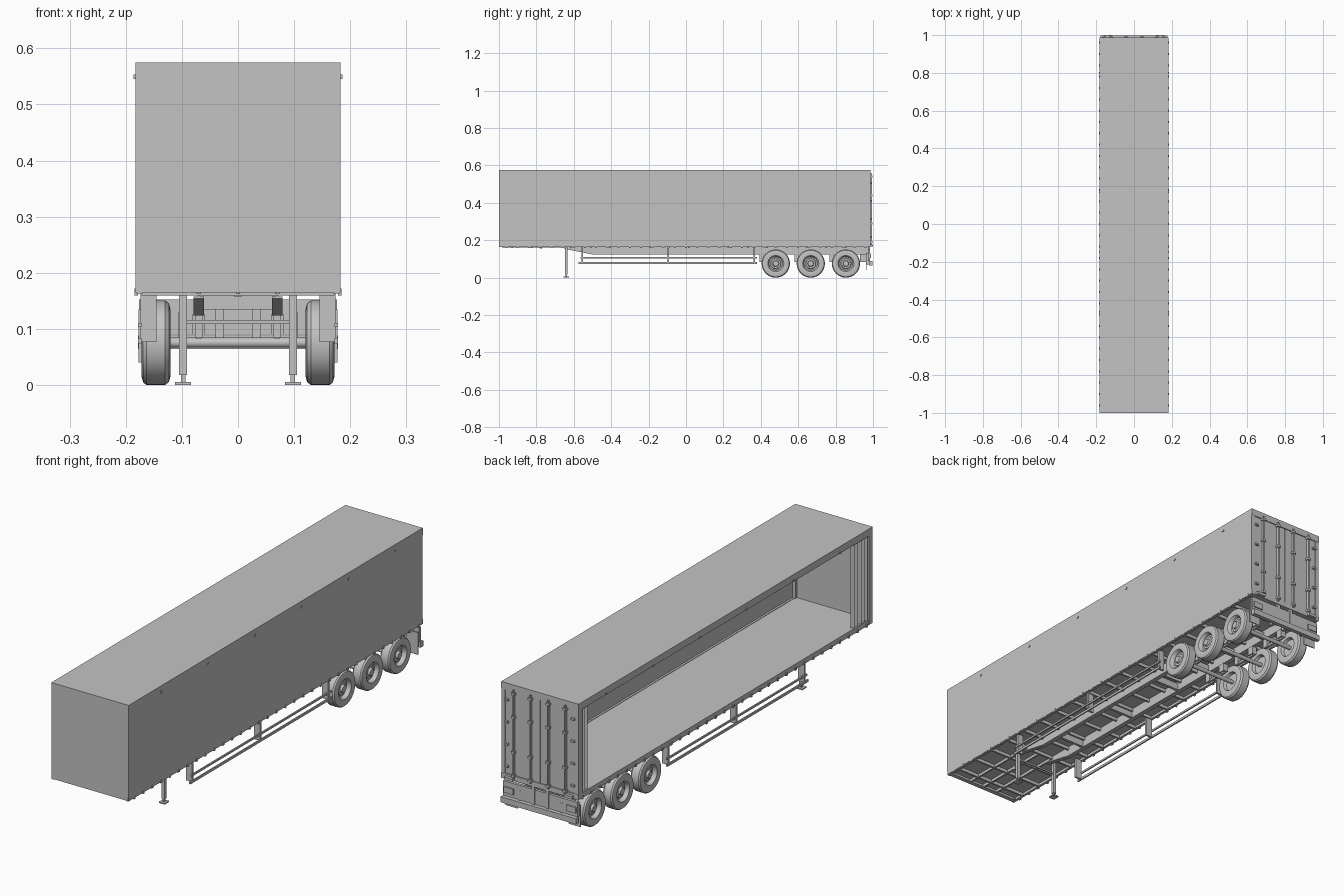
import bpy, bmesh, math
from mathutils import Vector

if "Cube" in bpy.data.objects:
    bpy.data.objects.remove(bpy.data.objects["Cube"], do_unlink=True)

grey = bpy.data.materials.new("plain grey")
grey.use_nodes = True
grey.diffuse_color = (0.55, 0.55, 0.55, 1)
grey.node_tree.nodes["Principled BSDF"].inputs["Base Color"].default_value = grey.diffuse_color


def finish(name, bm, smooth=False):
    bmesh.ops.recalc_face_normals(bm, faces=bm.faces)
    mesh = bpy.data.meshes.new(name)
    bm.to_mesh(mesh)
    bm.free()
    mesh.materials.append(grey)
    ob = bpy.data.objects.new(name, mesh)
    bpy.context.collection.objects.link(ob)
    if smooth:
        bpy.ops.object.select_all(action='DESELECT')
        ob.select_set(True)
        bpy.context.view_layer.objects.active = ob
        bpy.ops.object.shade_smooth_by_angle(angle=math.radians(35))
    return ob


def add_box(bm, x, y, z):
    """Add a box given (min, max) pairs."""
    made = bmesh.ops.create_cube(bm, size=1)["verts"]
    for v in made:
        v.co = Vector([(lo + hi) / 2 + c * (hi - lo) for c, (lo, hi) in zip(v.co, (x, y, z))])


def boxes(name, items, mirror=False):
    bm = bmesh.new()
    for x, y, z in items:
        add_box(bm, x, y, z)
        if mirror:
            add_box(bm, (-x[1], -x[0]), y, z)
    return finish(name, bm)


def around(c, width):
    return (c - width / 2, c + width / 2)


def add_prism(bm, outline, x0, x1):
    """Extrude a (y, z) outline along x."""
    face = bm.faces.new([bm.verts.new((x0, y, z)) for y, z in outline])
    moved = bmesh.ops.extrude_face_region(bm, geom=[face])["geom"]
    bmesh.ops.translate(bm, vec=(x1 - x0, 0, 0),
                        verts=[g for g in moved if isinstance(g, bmesh.types.BMVert)])


def lathe(name, profile, centre, side=1, steps=40):
    """Spin an (x, radius) profile around the x axis."""
    bm = bmesh.new()
    pts = [bm.verts.new((x * side, 0, r)) for x, r in profile]
    edges = [bm.edges.new(p) for p in zip(pts, pts[1:])]
    bmesh.ops.spin(bm, geom=pts + edges, cent=(0, 0, 0), axis=(1, 0, 0),
                   angle=math.tau, steps=steps)
    bmesh.ops.remove_doubles(bm, verts=bm.verts, dist=0.0002)
    bmesh.ops.translate(bm, vec=centre, verts=bm.verts)
    return finish(name, bm, smooth=True)


W, FRONT, BACK = 0.183, -1.0, 0.987
FLOOR, TOP = 0.165, 0.575

# Cargo body shell
boxes("floor", [((-0.178, 0.178), (FRONT + 0.01, BACK - 0.01), (0.174, 0.184))])
boxes("roof", [((-W, W), (FRONT, BACK), (0.567, TOP))])
boxes("front_wall", [((-W, W), (FRONT, FRONT + 0.014), (0.18, TOP)),
                     ((-0.178, 0.178), (FRONT, FRONT + 0.02), (0.165, 0.184))])
boxes("roof_rails", [((0.168, W), (FRONT, BACK), (0.545, TOP))], mirror=True)
boxes("side_sills", [((0.17, 0.181), (FRONT, BACK), (0.163, 0.186))], mirror=True)
boxes("corner_posts", [((0.165, W), (y - 0.012, y + 0.012), (FLOOR, TOP))
                       for y in (FRONT + 0.013, BACK - 0.013)], mirror=True)
boxes("side_curtain", [((0.179, W), (FRONT + 0.005, BACK - 0.005), (FLOOR, 0.56))])
boxes("curtain_buckles", [((0.178, 0.1845), around(-0.96 + 0.06 * i, 0.01), (0.16, 0.172))
                          for i in range(33)], mirror=True)
boxes("roof_lugs", [((0.18, 0.186), around(-0.78 + 0.316 * i, 0.008), (0.545, 0.553))
                    for i in range(6)], mirror=True)


# Curtain gathered in pleats at both ends of the open side
def pleats(name, y0, y1, folds):
    bm = bmesh.new()
    n = folds * 2
    row = [bm.verts.new((-0.18 if i % 2 else -0.166, y0 + (y1 - y0) * i / n, 0.185))
           for i in range(n + 1)]
    edges = [bm.edges.new(p) for p in zip(row, row[1:])]
    moved = bmesh.ops.extrude_edge_only(bm, edges=edges)["geom"]
    bmesh.ops.translate(bm, vec=(0, 0, 0.365),
                        verts=[g for g in moved if isinstance(g, bmesh.types.BMVert)])
    finish(name, bm)


pleats("front_curtain_pleats", FRONT + 0.02, FRONT + 0.125, 5)
pleats("rear_curtain_pleats", BACK - 0.075, BACK - 0.02, 3)

# Rear frame and doors
boxes("rear_frame", [((-W, W), (BACK - 0.024, BACK), (0.545, TOP)),
                     ((-W, W), (BACK - 0.024, BACK), (FLOOR, 0.187))])
boxes("rear_doors", [((0.001, 0.165), (BACK - 0.016, BACK - 0.003), (0.188, 0.544))], mirror=True)
rods, brackets = [], []
for x in (0.042, 0.122):
    rods.append((around(x, 0.006), (BACK - 0.004, 0.995), (0.178, 0.556)))
    for z in (0.19, 0.29, 0.44, 0.54):
        brackets.append((around(x, 0.016), (BACK - 0.004, 0.998), around(z, 0.01)))
boxes("door_lock_rods", rods, mirror=True)
boxes("door_brackets", brackets, mirror=True)
boxes("door_hinges", [((0.148, 0.165), (BACK - 0.004, 0.993), around(0.22 + 0.095 * i, 0.008))
                      for i in range(4)], mirror=True)
boxes("rear_buffers", [((0.12, 0.16), (BACK - 0.002, 1.0), (0.166, 0.178))], mirror=True)

# Chassis rails: web with a flange that follows its tapered underside
bm = bmesh.new()
under = [(-0.65, 0.158), (-0.5, 0.128), (0.975, 0.128)]
for s in (-1, 1):
    add_prism(bm, under + [(0.975, 0.174), (-0.65, 0.174)], s * 0.07 - 0.002, s * 0.07 + 0.002)
    add_prism(bm, under + [(y, z - 0.004) for y, z in reversed(under)],
              s * 0.07 - 0.009, s * 0.07 + 0.009)
finish("chassis_rails", bm)
boxes("cross_members", [((-0.172, 0.172), around(-0.93 + 0.105 * i, 0.008), (0.16, 0.175))
                        for i in range(18)])
boxes("rail_cross_braces", [((-0.07, 0.07), around(y, 0.012), (0.135, 0.165))
                            for y in (-0.42, -0.1, 0.2, 0.4, 0.57, 0.76, 0.92)])
boxes("coupling_beams", [(around(x, 0.008), (-0.985, -0.62), (0.162, 0.175))
                         for x in (-0.07, 0, 0.07)])
boxes("kingpin", [(around(0, 0.012), around(-0.775, 0.012), (0.157, 0.175))])

# Landing gear
boxes("landing_legs", [(around(0.098, 0.015), around(-0.64, 0.014), (0.018, 0.165)),
                       (around(0.098, 0.008), around(-0.64, 0.008), (0.003, 0.03)),
                       (around(0.098, 0.028), around(-0.64, 0.03), (0, 0.005))], mirror=True)
boxes("landing_gear_brace", [((-0.1, 0.1), around(-0.64, 0.006), (0.109, 0.116))])

# Side guards
posts = (-0.555, -0.095, 0.365)
boxes("side_guard_posts", [((0.145, 0.174), around(y, 0.009), (0.077, 0.168)) for y in posts],
      mirror=True)
boxes("side_guard_bars", [((0.172, 0.178), (-0.575, 0.38), (0.074, 0.084)),
                          ((0.172, 0.178), (-0.565, 0.38), (0.103, 0.111))], mirror=True)

# Axles and wheels
tyre = [(0.122, 0.042), (0.120, 0.058), (0.123, 0.070), (0.130, 0.0755), (0.163, 0.0755),
        (0.169, 0.071), (0.172, 0.060), (0.170, 0.043)]
rim = [(0.122, 0.042), (0.136, 0.038), (0.136, 0.0005)]
disc = [(0.170, 0.043), (0.167, 0.040), (0.153, 0.036), (0.153, 0.029), (0.158, 0.026),
        (0.158, 0.017), (0.167, 0.014), (0.167, 0.0005)]
for i, y in enumerate((0.48, 0.667, 0.855)):
    centre = (0, y, 0.0755)
    lathe(f"axle_{i + 1}", [(-0.14, 0.0005), (-0.14, 0.009), (0.14, 0.009), (0.14, 0.0005)],
          centre, steps=16)
    for side, word in ((1, "left"), (-1, "right")):
        lathe(f"{word}_tyre_{i + 1}", tyre, centre, side)
        lathe(f"{word}_inner_rim_{i + 1}", rim, centre, side)
        lathe(f"{word}_wheel_disc_{i + 1}", disc, centre, side)
    boxes(f"suspension_{i + 1}", [(around(0.07, 0.014), around(y - 0.075, 0.025), (0.085, 0.13)),
                                  (around(0.07, 0.01), (y - 0.08, y + 0.03), (0.083, 0.093)),
                                  (around(0.07, 0.022), around(y + 0.02, 0.03), (0.09, 0.126))],
          mirror=True)

# Rear bumper, lamp panel and mud flaps
boxes("bumper_supports", [(around(0.033, 0.014), (0.93, 0.985), (0.085, 0.165))], mirror=True)
boxes("lamp_panel", [((-0.176, 0.176), (0.972, 0.984), (0.09, 0.152))])
boxes("bumper_bar", [((-0.178, 0.178), (0.98, 0.998), (0.064, 0.088))])
boxes("bumper_brackets", [(around(0.1, 0.012), (0.965, 0.985), (0.07, 0.13))], mirror=True)
boxes("mud_flaps", [((0.12, 0.177), (0.962, 0.966), (0.04, 0.135))], mirror=True)
boxes("rear_lamps", [((0.125, 0.17), (0.983, 0.989), (0.105, 0.13))], mirror=True)
